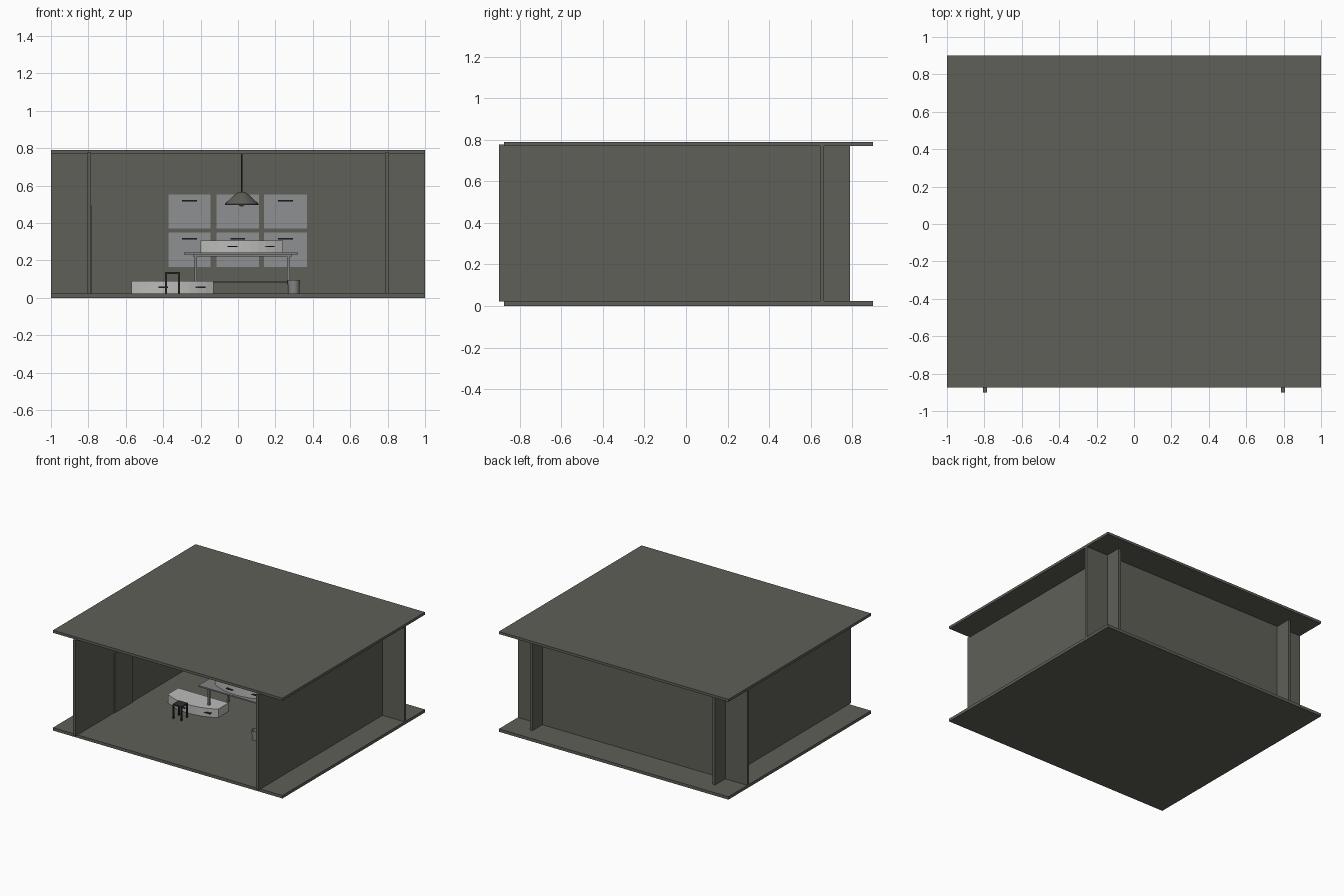
import bpy, bmesh, math

if "Cube" in bpy.data.objects:
    bpy.data.objects.remove(bpy.data.objects["Cube"])


def material(name, rgb):
    m = bpy.data.materials.new(name)
    m.diffuse_color = (*rgb, 1)
    m.use_nodes = True
    m.node_tree.nodes["Principled BSDF"].inputs["Base Color"].default_value = m.diffuse_color
    return m


STONE = material("warm dark grey", (0.115, 0.115, 0.099))
WHITE = material("off white", (0.50, 0.50, 0.49))
GLASS = material("pale blue grey", (0.27, 0.28, 0.29))
STEEL = material("mid grey", (0.23, 0.23, 0.23))
BLACK = material("charcoal", (0.03, 0.03, 0.028))


def finish(name, bm, mat, smooth=False):
    bmesh.ops.recalc_face_normals(bm, faces=bm.faces)
    me = bpy.data.meshes.new(name)
    bm.to_mesh(me)
    bm.free()
    me.materials.append(mat)
    ob = bpy.data.objects.new(name, me)
    bpy.context.collection.objects.link(ob)
    if smooth:
        bpy.context.view_layer.objects.active = ob
        ob.select_set(True)
        bpy.ops.object.shade_smooth_by_angle(angle=math.radians(35))
        ob.select_set(False)
    return ob


def box(name, x, y, z, mat):
    """Box from (min, max) pairs on each axis."""
    bm = bmesh.new()
    bmesh.ops.create_cube(bm, size=1)
    for v in bm.verts:
        for i, (lo, hi) in enumerate((x, y, z)):
            v.co[i] = lo if v.co[i] < 0 else hi
    return finish(name, bm, mat)


def lathe(name, x, y, profile, mat, n=24):
    """Turn (radius, height) points about a vertical axis."""
    bm = bmesh.new()
    rings = [[bm.verts.new((x + r * math.cos(2 * math.pi * i / n),
                            y + r * math.sin(2 * math.pi * i / n), z))
              for i in range(n)] for r, z in profile]
    for a, b in zip(rings, rings[1:]):
        for i in range(n):
            j = (i + 1) % n
            bm.faces.new((a[i], a[j], b[j], b[i]))
    bm.faces.new(rings[0])
    bm.faces.new(rings[-1])
    return finish(name, bm, mat, True)


def bow_chest(name, x0, x1, y_end, bulge, depth, z0, z1):
    """Low drawer chest with a bowed front and two pulls."""
    n, mid, half = 10, (x0 + x1) / 2, (x1 - x0) / 2

    def front(x):
        return y_end - bulge * (1 - ((x - mid) / half) ** 2)

    xs = [x0 + (x1 - x0) * i / n for i in range(n + 1)]
    outline = [(x, front(x)) for x in xs] + [(x1, y_end + depth), (x0, y_end + depth)]
    bm = bmesh.new()
    face = bm.faces.new([bm.verts.new((x, y, z0)) for x, y in outline])
    out = bmesh.ops.extrude_face_region(bm, geom=[face])
    for v in out["geom"]:
        if isinstance(v, bmesh.types.BMVert):
            v.co.z = z1
    finish(name, bm, WHITE)
    zm = (z0 + z1) / 2
    for cx in (mid - 0.05, mid + 0.15):
        box(name + "_pull", (cx - 0.026, cx + 0.026),
            (front(cx) - 0.012, front(cx) + 0.01), (zm - 0.003, zm + 0.003), BLACK)


# Shell: slabs, back wall and side walls running past the back wall
box("floor_slab", (-1, 1), (-0.875, 0.9), (0, 0.023), STONE)
box("roof_slab", (-1, 1), (-0.875, 0.9), (0.77, 0.79), STONE)
box("back_wall", (-1, 1), (0.645, 0.665), (0.023, 0.77), STONE)
for s in (-1, 1):
    cx = 0.797 * s
    box("side_wall", (cx - 0.011, cx + 0.011), (-0.9, 0.79), (0.022, 0.776), STONE)

# Door leaf on the left wall
box("door", (-0.787, -0.78), (-0.42, -0.195), (0.023, 0.49), STONE)

# Two rows of panels on the back wall
for x0, x1 in ((-0.372, -0.147), (-0.115, 0.112), (0.14, 0.368)):
    for z0, z1 in ((0.37, 0.553), (0.165, 0.35)):
        box("wall_panel", (x0, x1), (0.637, 0.646), (z0, z1), GLASS)
        cx = (x0 + x1) / 2
        box("panel_handle", (cx - 0.039, cx + 0.039), (0.625, 0.638),
            (z1 - 0.038, z1 - 0.03), BLACK)

# Table with apron, legs and a rear stretcher
box("table_top", (-0.29, 0.32), (-0.08, 0.24), (0.232, 0.242), STEEL)
box("table_apron", (-0.24, 0.29), (-0.05, 0.21), (0.222, 0.232), STEEL)
for x in (-0.225, 0.27):
    for y in (-0.04, 0.2):
        box("table_leg", (x - 0.007, x + 0.007), (y - 0.007, y + 0.007),
            (0.023, 0.224), STEEL)
box("table_stretcher", (-0.225, 0.27), (0.196, 0.204), (0.078, 0.086), STONE)

# Bow-fronted chests on the table and on the floor
bow_chest("table_chest", -0.2, 0.24, 0.0, 0.06, 0.13, 0.242, 0.306)
bow_chest("floor_chest", -0.57, -0.13, -0.06, 0.06, 0.13, 0.023, 0.09)

# Stool
SX, SY = -0.35, -0.22
box("stool_seat", (SX - 0.039, SX + 0.039), (SY - 0.039, SY + 0.039), (0.126, 0.137), BLACK)
for dx in (-0.034, 0.034):
    for dy in (-0.034, 0.034):
        box("stool_leg", (SX + dx - 0.005, SX + dx + 0.005),
            (SY + dy - 0.005, SY + dy + 0.005), (0.023, 0.128), BLACK)

# Open waste bin
lathe("waste_bin", 0.298, -0.2, [(0.03, 0.023), (0.033, 0.095), (0.03, 0.095),
                                (0.027, 0.03)], STEEL)

# Hanging lamp
lathe("lamp_shade", 0.02, 0.06, [(0.015, 0.566), (0.032, 0.556), (0.09, 0.502),
                                (0.09, 0.497), (0.028, 0.55)], STONE)
lathe("lamp_bulb", 0.02, 0.06, [(0.006, 0.488), (0.014, 0.495), (0.017, 0.51),
                               (0.01, 0.552)], STEEL, 12)
lathe("lamp_cord", 0.02, 0.06, [(0.004, 0.56), (0.004, 0.772)], BLACK, 8)
